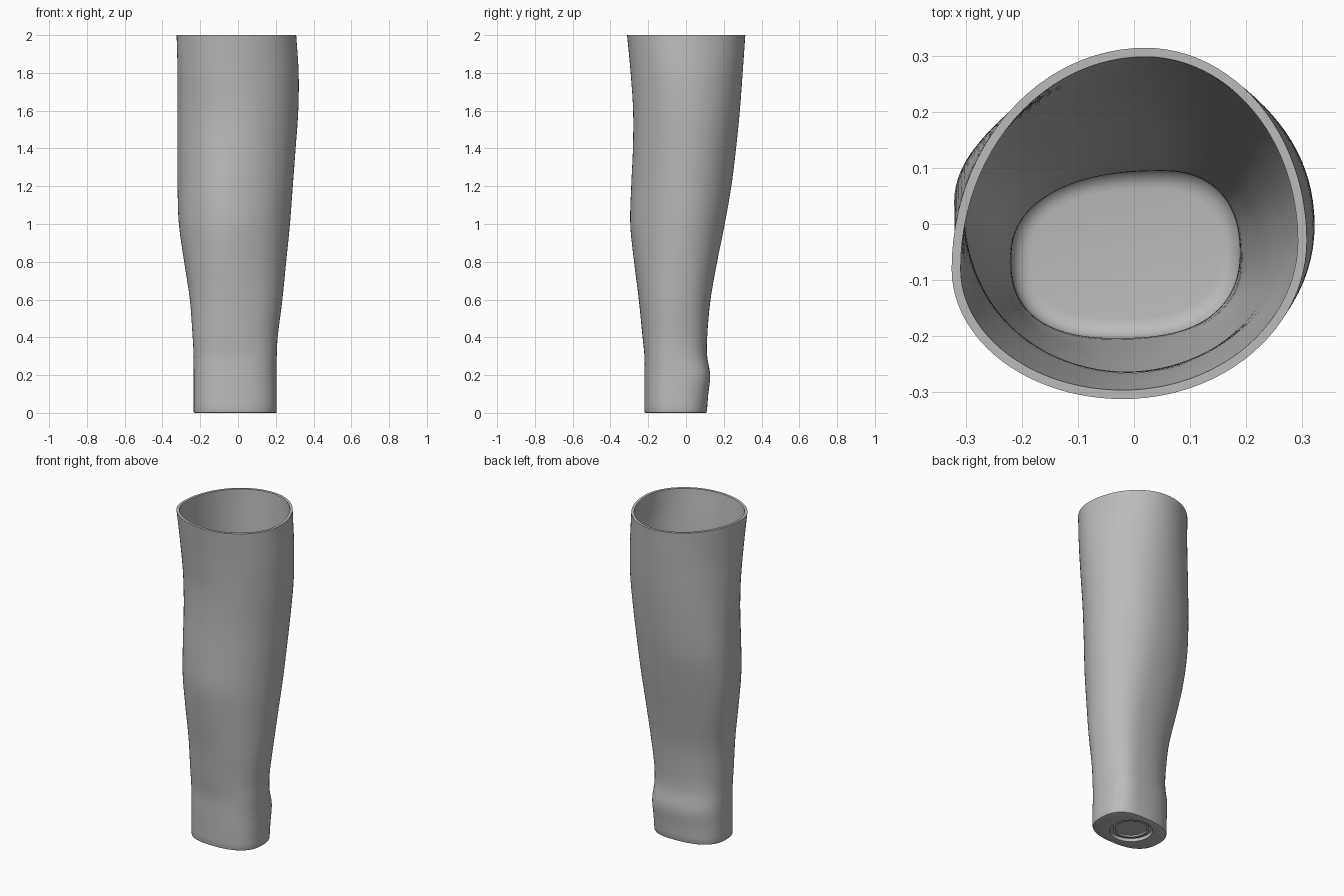
import bpy, bmesh
from math import sin, cos, pi, copysign

old = bpy.data.objects.get("Cube")
if old:
    bpy.data.objects.remove(old)

SEGS = 96
WALL = 0.016
FLOOR = 0.045

# height, x min, x max, y min, y max, y of left, y of right, x of back, x of front, squareness
SECTIONS = [
    (0.00, -.235, .205, -.220, .110, -.06, -.05, .03, -.03, 2.5),
    (0.10, -.235, .205, -.220, .118, -.06, -.05, .05, -.03, 2.5),
    (0.20, -.235, .205, -.220, .128, -.06, -.04, .06, -.03, 2.5),
    (0.30, -.235, .205, -.220, .112, -.07, -.06, .05, -.03, 2.4),
    (0.40, -.240, .210, -.230, .112, -.07, -.06, .05, -.04, 2.3),
    (0.60, -.255, .235, -.250, .130, -.05, -.05, .05, -.04, 2.2),
    (0.80, -.285, .255, -.275, .165, -.01, -.03, .04, -.05, 2.1),
    (1.00, -.313, .275, -.295, .205, .02, -.01, .03, -.05, 2.0),
    (1.20, -.320, .290, -.290, .240, .04, .00, .02, -.05, 2.0),
    (1.40, -.320, .305, -.281, .265, .03, .01, .02, -.03, 2.0),
    (1.60, -.320, .319, -.280, .285, .00, .01, .02, -.01, 2.0),
    (1.80, -.320, .321, -.293, .300, -.04, -.01, .02, -.02, 2.0),
    (2.00, -.325, .308, -.312, .314, -.08, -.03, .02, -.02, 2.0),
]


def section(z):
    """Smoothly interpolated cross-section values at a height."""
    k = 0
    while k < len(SECTIONS) - 2 and z > SECTIONS[k + 1][0]:
        k += 1
    a, b = SECTIONS[k], SECTIONS[k + 1]
    before, after = SECTIONS[max(k - 1, 0)], SECTIONS[min(k + 2, len(SECTIONS) - 1)]
    h = b[0] - a[0]
    t = (z - a[0]) / h
    out = []
    for p, q, r, s in zip(before[1:], a[1:], b[1:], after[1:]):
        m = (r - p) / (b[0] - before[0]) * h
        n = (s - q) / (after[0] - a[0]) * h
        out.append((2*t**3 - 3*t*t + 1)*q + (t**3 - 2*t*t + t)*m
                   + (3*t*t - 2*t**3)*r + (t**3 - t*t)*n)
    return out


def outline(z, height, inset):
    """Four elliptical quadrants joined at the section's extremes."""
    x0, x1, y0, y1, yl, yr, xb, xf, power = section(z)
    x0, x1, y0, y1 = x0 + inset, x1 - inset, y0 + inset, y1 - inset
    pts = []
    for i in range(SEGS):
        a = 2 * pi * i / SEGS
        c, s = cos(a), sin(a)
        cx = xb if s >= 0 else xf
        cy = yr if c >= 0 else yl
        rx = x1 - cx if c >= 0 else cx - x0
        ry = y1 - cy if s >= 0 else cy - y0
        pts.append((cx + rx * copysign(abs(c) ** (2 / power), c),
                    cy + ry * copysign(abs(s) ** (2 / power), s), height))
    return pts


def circle(radius, height):
    return [(-.02 + radius * cos(2 * pi * i / SEGS),
             -.05 + radius * sin(2 * pi * i / SEGS), height) for i in range(SEGS)]


# Rings in order: inner floor, inner wall, rim, outer wall, base, base recess
rings = []
fillet = 0.035
for i in range(7):
    a = pi / 2 * i / 6
    z = FLOOR + fillet * (1 - cos(a))
    rings.append(outline(z, z, WALL + fillet * (1 - sin(a))))
heights = [0.1 + 1.9 * i / 60 for i in range(61)]
rings += [outline(z, z, WALL) for z in heights]
rings += [outline(z, z, 0) for z in reversed(heights)]
rings += [outline(z, z, 0) for z in (0.07, 0.04, 0.008)]
rings += [outline(0, 0.002, 0.002), outline(0, 0, 0.006)]
rings += [circle(.12, 0), circle(.12, .02), circle(.102, .02),
          circle(.102, .012), circle(.088, .012), circle(.088, .022)]

bm = bmesh.new()
loops = [[bm.verts.new(p) for p in ring] for ring in rings]
for low, high in zip(loops, loops[1:]):
    for i in range(SEGS):
        j = (i + 1) % SEGS
        bm.faces.new((low[i], low[j], high[j], high[i]))
bm.faces.new(loops[0])
bm.faces.new(loops[-1])
bmesh.ops.recalc_face_normals(bm, faces=bm.faces)

mesh = bpy.data.meshes.new("tapered_sleeve")
bm.to_mesh(mesh)
bm.free()
sleeve = bpy.data.objects.new("tapered_sleeve", mesh)
bpy.context.collection.objects.link(sleeve)

# Single grey material
grey = bpy.data.materials.new("plain_grey")
grey.use_nodes = True
colour = (0.5, 0.5, 0.5, 1)
grey.diffuse_color = colour
grey.node_tree.nodes["Principled BSDF"].inputs["Base Color"].default_value = colour
mesh.materials.append(grey)

bpy.ops.object.select_all(action='DESELECT')
sleeve.select_set(True)
bpy.context.view_layer.objects.active = sleeve
bpy.ops.object.shade_smooth_by_angle(angle=0.6)
